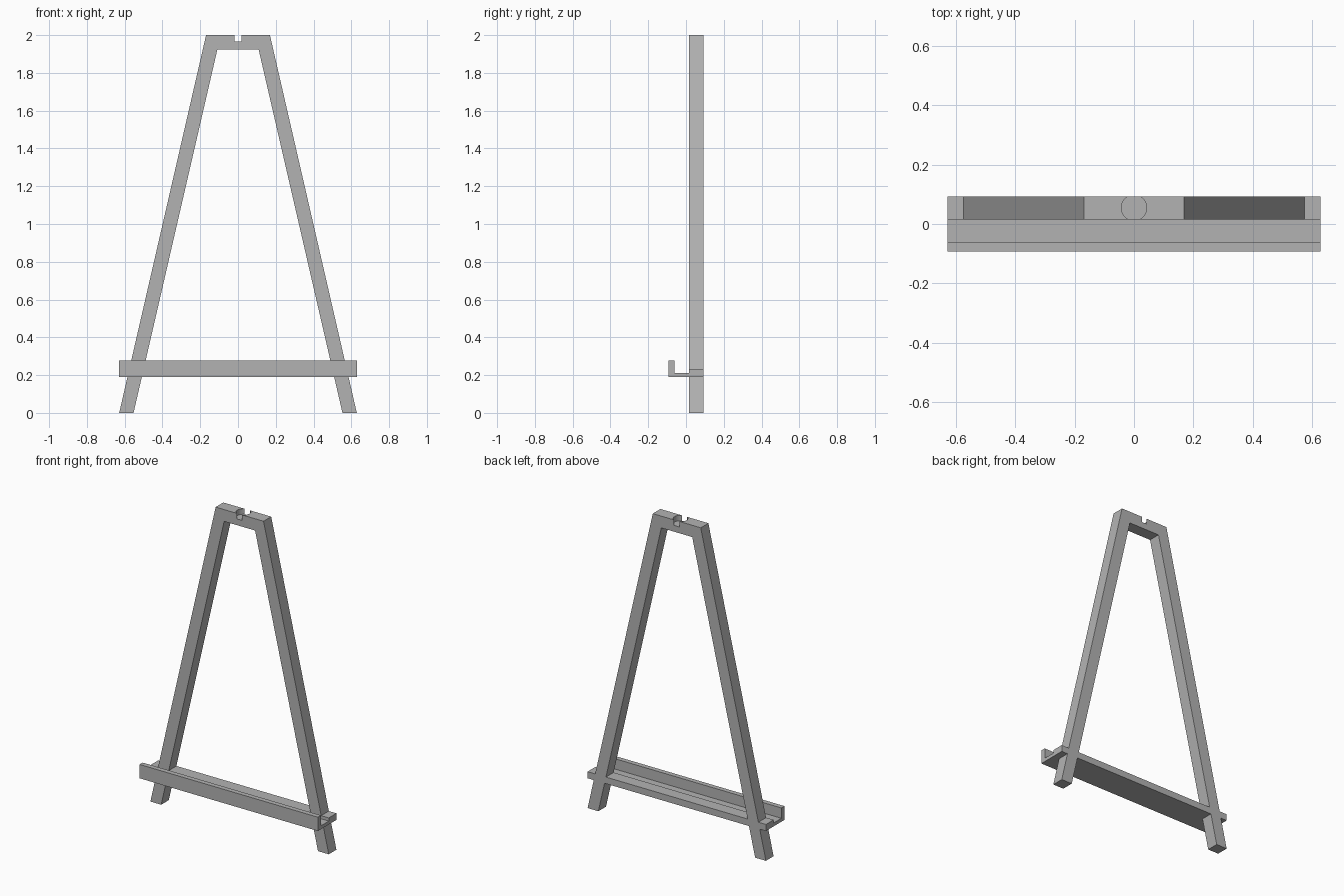
import bpy
import bmesh
from mathutils import Vector

cube = bpy.data.objects.get("Cube")
if cube:
    bpy.data.objects.remove(cube, do_unlink=True)

# Single matte grey
grey = bpy.data.materials.new("plain grey")
grey.use_nodes = True
colour = (0.45, 0.45, 0.45, 1)
grey.diffuse_color = colour
grey.node_tree.nodes["Principled BSDF"].inputs["Base Color"].default_value = colour

HALF_WIDTH = 0.629
BACK, FRAME_FRONT, TRAY_FRONT = 0.093, 0.016, -0.093


def extrude_profile(name, points, offset):
    """Extrude a closed outline along an offset vector."""
    bm = bmesh.new()
    face = bm.faces.new([bm.verts.new(p) for p in points])
    result = bmesh.ops.extrude_face_region(bm, geom=[face], use_keep_orig=True)
    moved = [v for v in result["geom"] if isinstance(v, bmesh.types.BMVert)]
    bmesh.ops.translate(bm, verts=moved, vec=Vector(offset))
    bmesh.ops.recalc_face_normals(bm, faces=bm.faces)
    mesh = bpy.data.meshes.new(name)
    bm.to_mesh(mesh)
    bm.free()
    mesh.materials.append(grey)
    obj = bpy.data.objects.new(name, mesh)
    bpy.context.collection.objects.link(obj)
    return obj


# Splayed legs and top bar, mirrored from one half outline
half = [(0.109, 1.925), (0.553, 0), (HALF_WIDTH, 0), (0.169, 2)]
outline = half + [(-x, z) for x, z in reversed(half)]
frame = extrude_profile("easel_frame", [(x, FRAME_FRONT, z) for x, z in outline],
                        (0, BACK - FRAME_FRONT, 0))

# Round socket in the top bar, breaking through its front and back
bpy.ops.mesh.primitive_cylinder_add(vertices=64, radius=0.0428, depth=0.1,
                                    location=(0, (BACK + FRAME_FRONT) / 2, 2.015))
cutter = bpy.context.object
cutter.name = "socket_cutter"
cutter.hide_render = True
cutter.data.materials.append(grey)
cut = frame.modifiers.new("socket", "BOOLEAN")
cut.operation = "DIFFERENCE"
cut.solver = "EXACT"
cut.object = cutter
bpy.context.view_layer.objects.active = frame
bpy.ops.object.modifier_apply(modifier=cut.name)
bpy.data.objects.remove(cutter, do_unlink=True)

# Ledge: rear crossbar, thin floor and raised front lip
bottom, floor, bar_top, lip_top = 0.19, 0.212, 0.232, 0.278
lip_back = -0.062
section = [(TRAY_FRONT, bottom), (BACK, bottom), (BACK, bar_top), (FRAME_FRONT, bar_top),
           (FRAME_FRONT, floor), (lip_back, floor), (lip_back, lip_top), (TRAY_FRONT, lip_top)]
extrude_profile("canvas_ledge", [(-HALF_WIDTH, y, z) for y, z in section],
                (2 * HALF_WIDTH, 0, 0))

# Smooth only the socket wall
bpy.ops.object.select_all(action="DESELECT")
frame.select_set(True)
bpy.context.view_layer.objects.active = frame
bpy.ops.object.shade_smooth_by_angle(angle=0.35)
